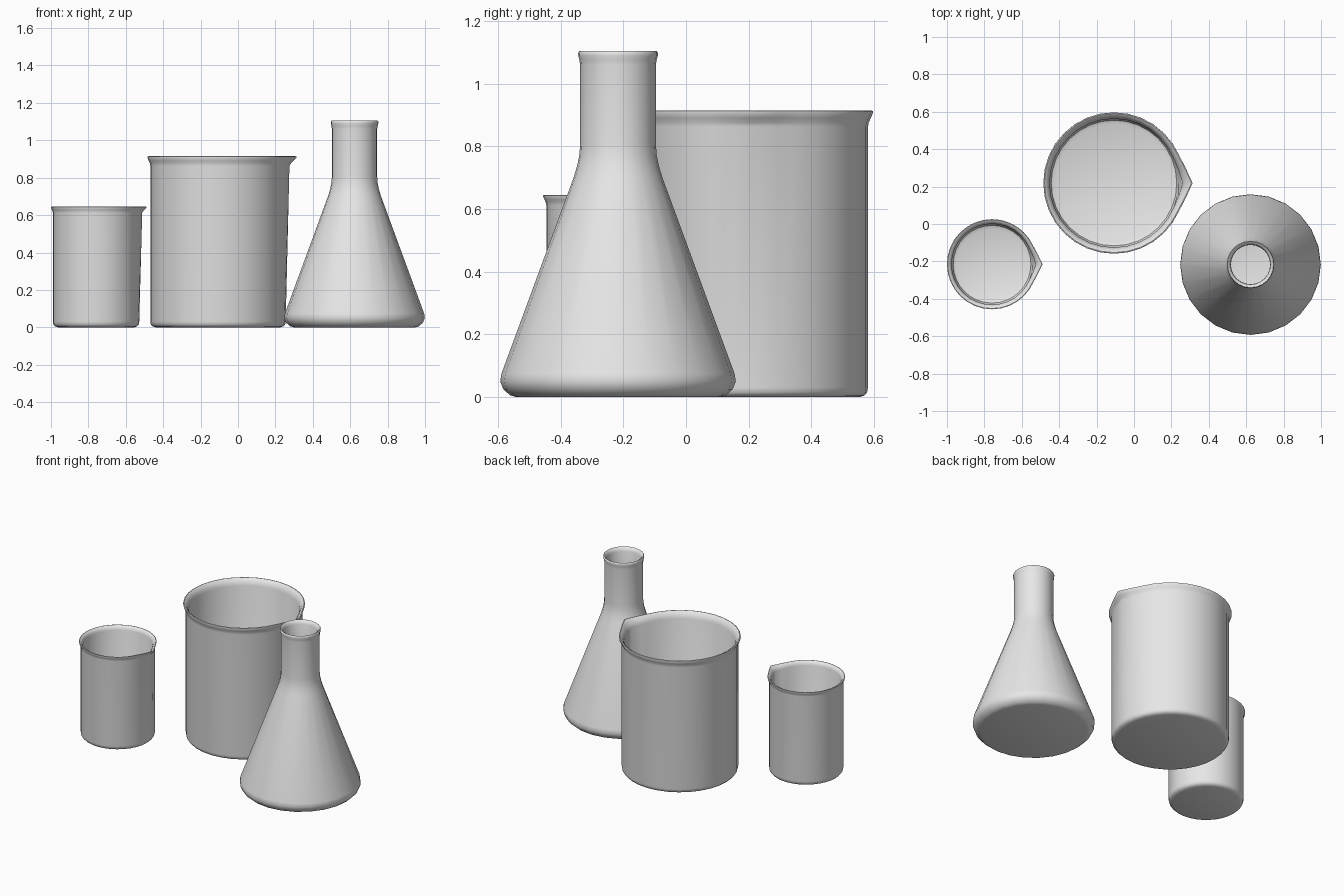
import bpy, bmesh, math

if "Cube" in bpy.data.objects:
    bpy.data.objects.remove(bpy.data.objects["Cube"])

glass = bpy.data.materials.new("light_grey_glass")
glass.diffuse_color = (0.8, 0.8, 0.8, 1)
glass.use_nodes = True
glass.node_tree.nodes["Principled BSDF"].inputs["Base Color"].default_value = glass.diffuse_color


def lathe(name, profile, centre, sides, spout=0.0, spout_z=(0, 1)):
    """Spin (radius, z) points; ends on the axis are closed with fans.
    A pouring spout pushes points near +x outward, growing with height."""
    bm = bmesh.new()
    rings = []
    for r, z in profile:
        if r == 0:
            rings.append([bm.verts.new((0, 0, z))])
            continue
        ring = []
        for i in range(sides):
            a = 2 * math.pi * i / sides
            t = min(1, max(0, (z - spout_z[0]) / (spout_z[1] - spout_z[0])))
            d = min(a, 2 * math.pi - a) / math.radians(26)
            rr = r + spout * t * max(0, 1 - d) ** 1.8
            ring.append(bm.verts.new((rr * math.cos(a), rr * math.sin(a), z)))
        rings.append(ring)
    for lo, hi in zip(rings, rings[1:]):
        for i in range(sides):
            j = (i + 1) % sides
            if len(lo) == 1:
                bm.faces.new((lo[0], hi[j], hi[i]))
            elif len(hi) == 1:
                bm.faces.new((lo[i], lo[j], hi[0]))
            else:
                bm.faces.new((lo[i], lo[j], hi[j], hi[i]))
    bmesh.ops.recalc_face_normals(bm, faces=bm.faces)
    me = bpy.data.meshes.new(name)
    bm.to_mesh(me)
    bm.free()
    me.materials.append(glass)
    ob = bpy.data.objects.new(name, me)
    ob.location = (centre[0], centre[1], 0)
    bpy.context.collection.objects.link(ob)
    bpy.ops.object.select_all(action='DESELECT')
    bpy.context.view_layer.objects.active = ob
    ob.select_set(True)
    bpy.ops.object.shade_smooth_by_angle(angle=math.radians(40))
    return ob


def beaker(name, centre, r, h, lip, wall, spout):
    """Open beaker: rounded foot, straight wall, flared lip, inner wall."""
    c = 0.028
    profile = [(0, 0), (r - c, 0), (r - 0.4 * c, 0.2 * c), (r - 0.1 * c, 0.55 * c), (r, 1.1 * c),
               (r, h - 3.2 * lip), (r + 0.15 * lip, h - 2.4 * lip),
               (r + 0.55 * lip, h - 1.5 * lip), (r + lip, h - 0.5 * lip),
               (r + 0.95 * lip, h - 0.1 * lip), (r + 0.6 * lip, h),
               (r + lip - wall, h - 0.5 * lip),
               (r + 0.4 * lip - wall, h - 1.6 * lip), (r - wall, h - 2.8 * lip),
               (r - wall, wall + c), (r - wall - 0.3 * c, wall + 0.3 * c),
               (r - wall - c, wall), (0, wall)]
    return lathe(name, profile, centre, 32, spout, (h - 0.1 * h, h - 0.3 * lip))


beaker("small_beaker", (-0.759, -0.215), 0.231, 0.645, 0.010, 0.015, 0.030)
beaker("large_beaker", (-0.107, 0.219), 0.362, 0.915, 0.016, 0.018, 0.043)

# Conical flask with a straight neck and a beaded lip
flask_profile = [
    (0, 0), (0.325, 0), (0.345, 0.006), (0.366, 0.025), (0.376, 0.05), (0.372, 0.075),
    (0.142, 0.70), (0.130, 0.74), (0.123, 0.775), (0.121, 0.81),
    (0.121, 1.06), (0.123, 1.075), (0.127, 1.09), (0.127, 1.10), (0.123, 1.105),
    (0.114, 1.10), (0.106, 1.08), (0.105, 0.81), (0.108, 0.77), (0.126, 0.70),
    (0.355, 0.075), (0.352, 0.04), (0.32, 0.018), (0, 0.018)]
lathe("conical_flask", flask_profile, (0.623, -0.217), 24)
